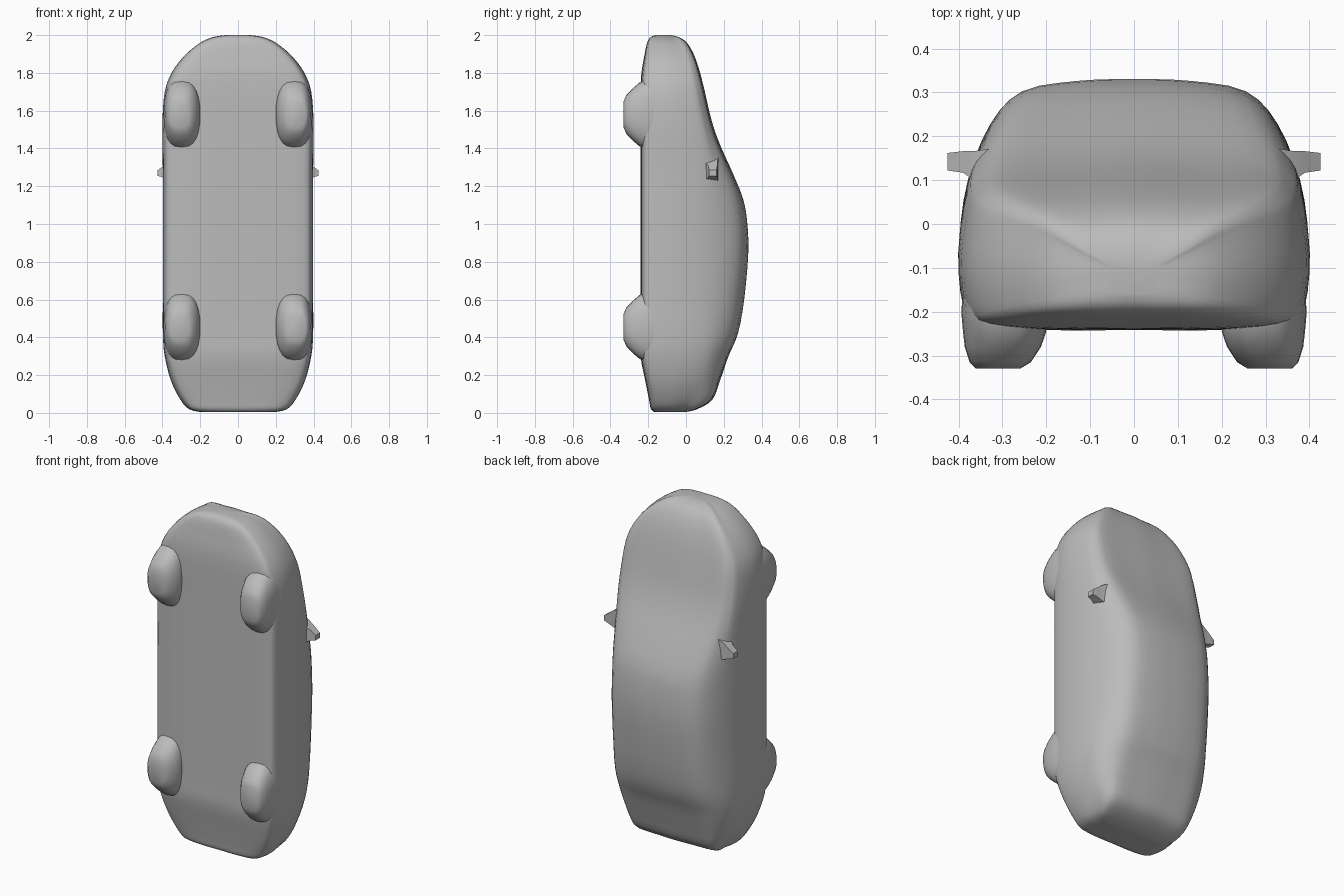
import bpy, bmesh, math
from mathutils import Vector

if "Cube" in bpy.data.objects:
    bpy.data.objects.remove(bpy.data.objects["Cube"])

grey = bpy.data.materials.new("plain grey")
grey.diffuse_color = (0.5, 0.5, 0.5, 1)
grey.use_nodes = True
grey.node_tree.nodes["Principled BSDF"].inputs["Base Color"].default_value = grey.diffuse_color


def finish(name, bm, angle=60):
    bmesh.ops.recalc_face_normals(bm, faces=bm.faces)
    me = bpy.data.meshes.new(name)
    bm.to_mesh(me)
    bm.free()
    ob = bpy.data.objects.new(name, me)
    bpy.context.collection.objects.link(ob)
    me.materials.append(grey)
    bpy.context.view_layer.objects.active = ob
    ob.select_set(True)
    bpy.ops.object.shade_smooth_by_angle(angle=math.radians(angle))
    ob.select_set(False)
    return ob


def spline(pts, n, closed=False):
    """Catmull-Rom resampling of a list of vectors."""
    m, out = len(pts), []
    get = (lambda i: pts[i % m]) if closed else (lambda i: pts[max(0, min(m - 1, i))])
    for i in range(m if closed else m - 1):
        a, b, c, d = (get(i + k) for k in (-1, 0, 1, 2))
        for s in range(n):
            t = s / n
            out.append(b + 0.5 * t * ((c - a) + t * ((2 * a - 5 * b + 4 * c - d)
                       + t * (3 * (b - c) + d - a))))
    if not closed:
        out.append(pts[-1])
    return out


def loft(bm, rings):
    rows = [[bm.verts.new(p) for p in r] for r in rings]
    n = len(rows[0])
    for a, b in zip(rows, rows[1:]):
        for i in range(n):
            j = (i + 1) % n
            bm.faces.new((a[i], a[j], b[j], b[i]))
    bm.faces.new(rows[0])
    bm.faces.new(rows[-1])


# Body stations: z, half width, underside y, beltline y, roof half width, roof y
stations = [
    (0.005, 0.20, -0.165, -0.03, 0.17, 0.00),
    (0.02, 0.26, -0.185, -0.01, 0.22, 0.06),
    (0.07, 0.305, -0.195, 0.03, 0.24, 0.14),
    (0.17, 0.355, -0.215, 0.06, 0.25, 0.18),
    (0.30, 0.388, -0.24, 0.09, 0.255, 0.225),
    (0.42, 0.398, -0.24, 0.10, 0.255, 0.275),
    (0.60, 0.398, -0.24, 0.10, 0.255, 0.308),
    (0.85, 0.398, -0.24, 0.10, 0.255, 0.33),
    (1.02, 0.398, -0.24, 0.10, 0.255, 0.323),
    (1.14, 0.398, -0.24, 0.10, 0.26, 0.30),
    (1.28, 0.398, -0.24, 0.10, 0.275, 0.243),
    (1.42, 0.40, -0.24, 0.085, 0.29, 0.18),
    (1.55, 0.40, -0.24, 0.06, 0.30, 0.135),
    (1.70, 0.388, -0.24, 0.03, 0.30, 0.10),
    (1.80, 0.352, -0.235, 0.01, 0.275, 0.075),
    (1.89, 0.285, -0.22, -0.01, 0.225, 0.045),
    (1.96, 0.20, -0.205, -0.04, 0.16, 0.005),
    (1.99, 0.13, -0.185, -0.07, 0.11, -0.04),
    (2.00, 0.06, -0.16, -0.10, 0.05, -0.08),
]


def section(z, w, yb, ys, r, yt):
    mid = (yb + ys) / 2
    half = [(w * 0.5, yb), (w * 0.88, yb + 0.012), (w * 0.97, yb + 0.05), (w, mid + 0.02),
            (w * 0.95, ys), ((w * 0.95 + r) / 2 + 0.012, ys + (yt - ys) * 0.55),
            (r, yt - (yt - ys) * 0.12), (r * 0.5, yt - 0.004)]
    full = [(0, yb)] + half + [(0, yt)] + [(-x, y) for x, y in reversed(half)]
    return [Vector((x, y, z)) for x, y in full]


rings = [spline(section(*s), 3, True) for s in stations]
columns = [spline(list(c), 3) for c in zip(*rings)]
bm = bmesh.new()
loft(bm, [list(r) for r in zip(*columns)])
finish("car_body", bm)

# Wheels: soft lumps swelling out of the underside
# level rows: y, inner x, outer x, half length along z
levels = [(-0.10, 0.22, 0.385, 0.19), (-0.20, 0.205, 0.394, 0.185), (-0.245, 0.20, 0.39, 0.17),
          (-0.28, 0.212, 0.386, 0.14), (-0.315, 0.235, 0.375, 0.105), (-0.33, 0.26, 0.36, 0.07)]
for end, zc in (("rear", 0.455), ("front", 1.58)):
    for side, sx in (("left", -1), ("right", 1)):
        rows = []
        for y, xi, xo, h in levels:
            ring = []
            for k in range(24):
                a = 2 * math.pi * k / 24
                c, s = math.cos(a), math.sin(a)
                px = math.copysign(abs(c) ** 0.7, c) * (xo - xi) / 2 + (xi + xo) / 2
                ring.append(Vector((sx * px, y, zc + h * math.copysign(abs(s) ** 0.9, s))))
            rows.append(ring)
        bm = bmesh.new()
        loft(bm, rows)
        finish(f"{end}_{side}_wheel", bm)

# Door mirrors: tapered wedges, x then y range and z range
for side, sx in (("left", -1), ("right", 1)):
    rows = []
    for x, y0, y1, z0, z1 in ((0.31, 0.09, 0.175, 1.22, 1.36), (0.365, 0.10, 0.166, 1.235, 1.33),
                              (0.39, 0.117, 0.166, 1.245, 1.31), (0.425, 0.122, 0.162, 1.255, 1.285)):
        rows.append([Vector((sx * x, y, z)) for y, z in ((y0, z0), (y1, z0), (y1, z1), (y0, z1))])
    bm = bmesh.new()
    loft(bm, rows)
    finish(f"{side}_mirror", bm, 30)
